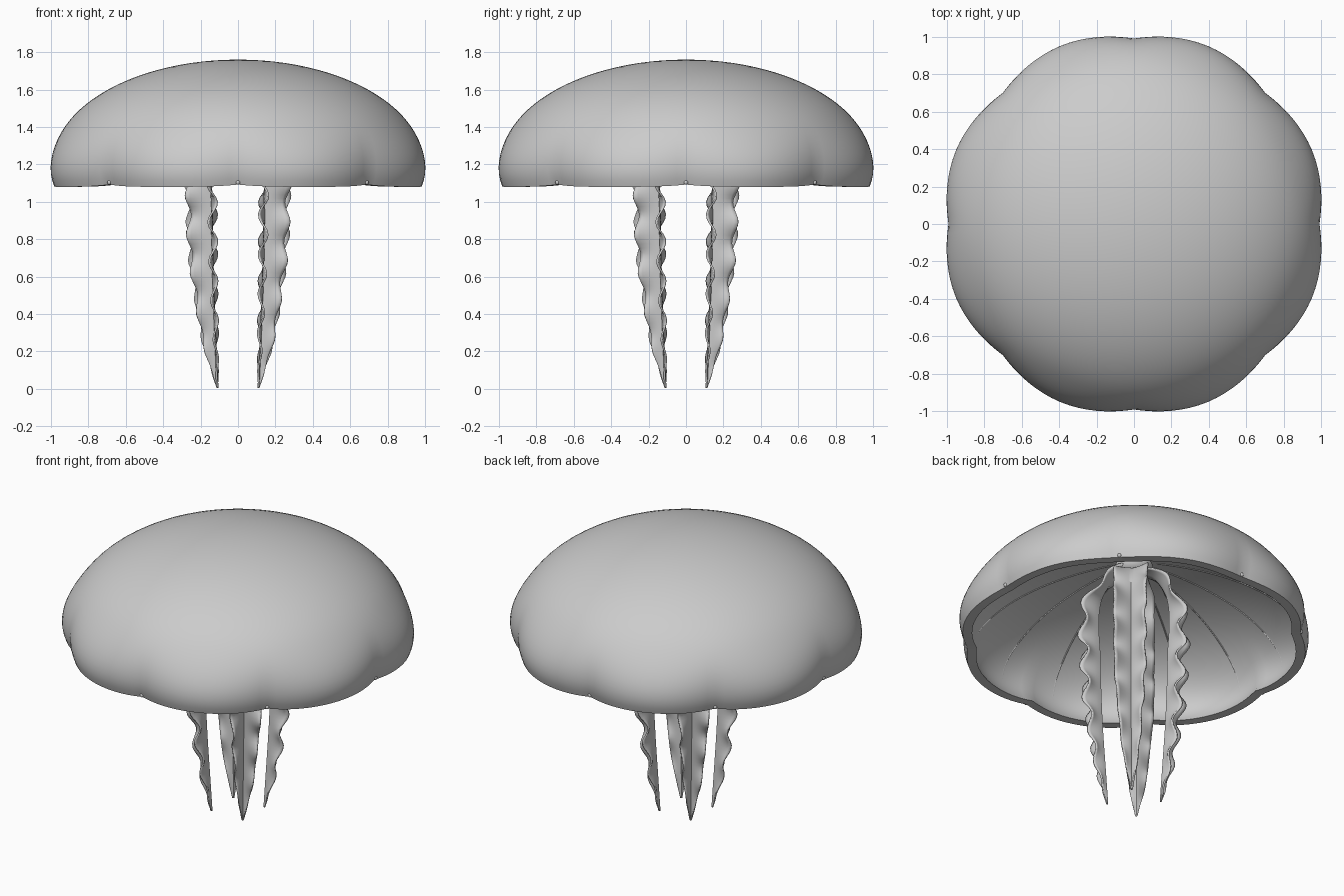
import bpy, bmesh
from math import sin, cos, pi, radians
from mathutils import Vector

if "Cube" in bpy.data.objects:
    bpy.data.objects.remove(bpy.data.objects["Cube"])

LOBES = 8


def finish(name, bm, angle=40):
    bmesh.ops.recalc_face_normals(bm, faces=bm.faces)
    me = bpy.data.meshes.new(name)
    bm.to_mesh(me)
    bm.free()
    ob = bpy.data.objects.new(name, me)
    bpy.context.collection.objects.link(ob)
    bpy.context.view_layer.objects.active = ob
    ob.select_set(True)
    bpy.ops.object.shade_smooth_by_angle(angle=radians(angle))
    ob.select_set(False)
    return ob


def smooth(a, b, v):
    t = max(0.0, min(1.0, (v - a) / (b - a)))
    return t * t * (3 - 2 * t)


def lobed(r, z, a):
    # scalloped rim: lobes swell outward, notches rise slightly
    f = abs(sin(a * LOBES / 2))
    g = smooth(1.45, 1.1, z)
    dz = 0.012 * (1 - f) ** 2 * smooth(1.2, 1.08, z)
    r *= 1 + g * 0.045 * f
    return Vector((r * cos(a), r * sin(a), z + dz))


def inner(phi):
    return 0.955 * cos(phi), 1.2 + 0.42 * sin(phi)


# bell: outer dome and hollow underside in one closed shell
N, M = 128, 28
outer_prof, inner_prof = [], []
for i in range(1, M + 1):
    p = pi / 2 - (pi / 2 + radians(12.4)) * i / M
    outer_prof.append((0.992 * cos(p), 1.2 + 0.56 * sin(p)))
    p = pi / 2 - (pi / 2 + radians(16.6)) * i / M
    inner_prof.append(inner(p))
prof = outer_prof + inner_prof[::-1]
bm = bmesh.new()
rings = [[bm.verts.new(lobed(r, z, 2 * pi * k / N)) for k in range(N)] for r, z in prof]
for A, B in zip(rings, rings[1:]):
    for k in range(N):
        bm.faces.new((A[k], A[k - 1], B[k - 1], B[k]))
for ring, z in ((rings[0], 1.76), (rings[-1], 1.62)):
    c = bm.verts.new((0, 0, z))
    for k in range(N):
        bm.faces.new((c, ring[k - 1], ring[k]))
finish("bell", bm)

# radial canals: slim strips just proud of the underside
bm = bmesh.new()
for j in range(16):
    a0 = 2 * pi * (j + 0.5) / 16
    prev = None
    for i in range(25):
        r, z = inner(radians(82 - 84 * i / 24))
        row = []
        for s, d in ((-1, 0.004), (0, -0.004), (1, 0.004)):
            row.append(bm.verts.new(lobed(r, z + d, a0 + s * 0.008 / r)))
        if prev:
            for q in range(2):
                bm.faces.new((prev[q], prev[q + 1], row[q + 1], row[q]))
        prev = row
finish("radial_canals", bm)

# sense organs: tiny beads in the rim notches
bm = bmesh.new()
for j in range(LOBES):
    a = 2 * pi * j / LOBES
    res = bmesh.ops.create_uvsphere(bm, u_segments=12, v_segments=8, radius=0.012)
    bmesh.ops.translate(bm, verts=res["verts"], vec=(0.972 * cos(a), 0.972 * sin(a), 1.103))
finish("rim_beads", bm)

# mouth stalk under the centre of the bell
bm = bmesh.new()
res = bmesh.ops.create_uvsphere(bm, u_segments=32, v_segments=16, radius=1)
bmesh.ops.scale(bm, verts=res["verts"], vec=(0.11, 0.11, 0.07))
bmesh.ops.translate(bm, verts=res["verts"], vec=(0, 0, 1.58))
finish("mouth_stalk", bm)

# oral arms: folded, ruffled ribbons; each point is (radius, z, leaf width)
PATH = [(0.03, 1.54, 0.08), (0.12, 1.50, 0.09), (0.19, 1.38, 0.11), (0.21, 1.22, 0.125),
        (0.20, 1.0, 0.125), (0.195, 0.75, 0.12), (0.185, 0.5, 0.095),
        (0.17, 0.25, 0.065), (0.155, 0.005, 0.004)]


def path_at(t):
    n = len(PATH) - 1
    i = min(int(t * n), n - 1)
    u = t * n - i
    p = [Vector(PATH[max(0, min(n, i + d))]) for d in (-1, 0, 1, 2)]
    return 0.5 * (2 * p[1] + (p[2] - p[0]) * u
                  + (2 * p[0] - 5 * p[1] + 4 * p[2] - p[3]) * u ** 2
                  + (3 * p[1] - p[0] - 3 * p[2] + p[3]) * u ** 3)


def oral_arm(name, a):
    bm = bmesh.new()
    er, et = Vector((cos(a), sin(a), 0)), Vector((-sin(a), cos(a), 0))
    ez = Vector((0, 0, 1))
    rows = []
    steps, half = 90, 6
    for i in range(steps + 1):
        t = i / steps
        c = path_at(t)
        tan = path_at(min(1, t + 0.01)) - path_at(max(0, t - 0.01))
        nor = (er * -tan.y + ez * tan.x).normalized()
        fold = 0.15 + 0.53 * smooth(0.1, 0.4, t)
        row = []
        for q in range(-half, half + 1):
            u, s = abs(q) / half, (1 if q > 0 else -1)
            wave = sin(c.y * 2 * pi / 0.21 + (0 if s > 0 else 2.0))
            w = c.z * u * (1 + 0.12 * wave * u)
            leaf = nor * fold + et * s * (1 - fold ** 2) ** 0.5
            side = nor * (1 - fold ** 2) ** 0.5 - et * s * fold
            pos = er * c.x + ez * c.y + leaf * w + side * (0.2 * c.z * u * u * wave)
            row.append(bm.verts.new(pos))
        rows.append(row)
    for A, B in zip(rows, rows[1:]):
        for q in range(2 * half):
            bm.faces.new((A[q], A[q + 1], B[q + 1], B[q]))
    ob = finish(name, bm, 50)
    mod = ob.modifiers.new("thickness", 'SOLIDIFY')
    mod.thickness = 0.01
    mod.offset = 0


for k in range(4):
    oral_arm(f"oral_arm_{k + 1}", pi / 4 + k * pi / 2)
